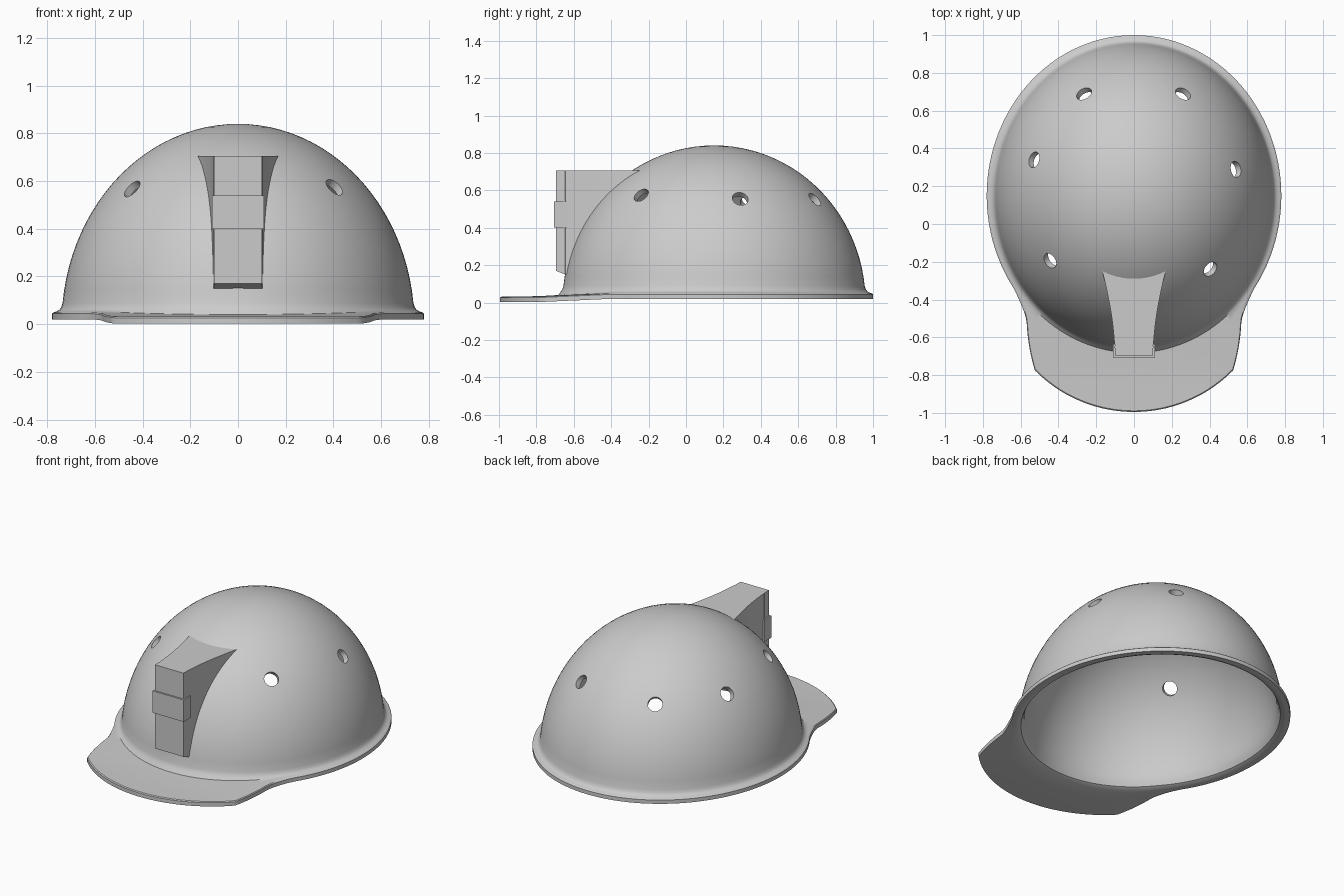
import bpy, bmesh, math
from mathutils import Vector

if "Cube" in bpy.data.objects:
    bpy.data.objects.remove(bpy.data.objects["Cube"])

RX, RY, RZ, CY = 0.74, 0.81, 0.84, 0.15   # outer dome radii and centre
WALL = 0.034


def new_object(name, bm):
    bmesh.ops.recalc_face_normals(bm, faces=bm.faces)
    me = bpy.data.meshes.new(name)
    bm.to_mesh(me)
    bm.free()
    ob = bpy.data.objects.new(name, me)
    bpy.context.collection.objects.link(ob)
    return ob


def subtract(ob, cutter):
    mod = ob.modifiers.new("cut", 'BOOLEAN')
    mod.operation, mod.solver, mod.object = 'DIFFERENCE', 'EXACT', cutter
    bpy.context.view_layer.objects.active = ob
    bpy.ops.object.modifier_apply(modifier=mod.name)
    bpy.data.objects.remove(cutter, do_unlink=True)


def smooth(ob, angle=35):
    bpy.ops.object.select_all(action='DESELECT')
    ob.select_set(True)
    bpy.context.view_layer.objects.active = ob
    bpy.ops.object.shade_smooth_by_angle(angle=math.radians(angle))


def catmull(pts, n):
    out = []
    for i in range(1, len(pts) - 2):
        a, b, c, d = (Vector(p) for p in pts[i - 1:i + 3])
        for k in range(n):
            t = k / n
            out.append(0.5 * (2 * b + (c - a) * t + (2 * a - 5 * b + 4 * c - d) * t ** 2
                              + (3 * b - a - 3 * c + d) * t ** 3))
    return out


# Rim outline seen from above: right half from back to front, then mirrored
half = []
for i in range(41):
    a = math.radians(90 - i * 125 / 40)
    half.append(Vector((0.78 * math.cos(a), CY + 0.85 * math.sin(a))))
side = [half[-2], half[-1], (0.6, -0.42), (0.572, -0.5), (0.564, -0.58),
        (0.551, -0.67), (0.525, -0.775), (0.49, -0.87)]
half += catmull(side, 3)[1:]
a0 = math.atan2(0.516, 0.525)
for i in range(21):
    a = a0 + (math.pi / 2 - a0) * i / 20
    half.append(Vector((0.736 * math.cos(a), -0.259 - 0.736 * math.sin(a))))
outline = half + [Vector((-p.x, p.y)) for p in reversed(half[1:-1])]


def drop(y):
    t = min(max((-0.4 - y) / 0.4, 0), 1)
    return 0.018 * t


def section(edge):
    """Shell cross-section from just below the crown, round the rim, to the inside."""
    c = Vector((0, CY))
    phi = math.atan2((edge.y - CY) / RY, edge.x / RX)
    base = c + Vector((RX * math.cos(phi), RY * math.sin(phi)))
    u = (edge - c).normalized()
    pts = []
    for k in range(1, 25):
        e = math.radians(90 - k * 84 / 24)
        p = c + (base - c) * math.cos(e)
        pts.append((p, RZ * math.sin(e)))
    pts += [(base + u * o, z) for o, z in ((0.002, 0.07), (0.009, 0.06), (0.022, 0.053))]
    f, g = base + u * 0.022, edge - u * 0.006
    pts += [(f.lerp(g, t), 0.053 - 0.004 * t) for t in (0.33, 0.67, 1)]
    pts += [(edge, 0.044), (edge, 0.02)]
    f = base + u * 0.004
    pts += [(edge.lerp(f, t), 0.02) for t in (0.33, 0.67, 1)]
    pts += [(base - u * 0.018, 0.03), (base - u * 0.03, 0.055)]
    for k in range(24, 0, -1):
        e = math.radians(90 - k * 84 / 24)
        s = math.cos(e)
        p = c + Vector(((RX - WALL) * math.cos(phi), (RY - WALL) * math.sin(phi))) * s
        pts.append((p, (RZ - WALL) * math.sin(e)))
    return [(p.x, p.y, z - (drop(p.y) if z < 0.06 else 0)) for p, z in pts]


# Helmet shell with brim
bm = bmesh.new()
cols = [[bm.verts.new(p) for p in section(e)] for e in outline]
top = bm.verts.new((0, CY, RZ))
under = bm.verts.new((0, CY, RZ - WALL))
for i, a in enumerate(cols):
    b = cols[(i + 1) % len(cols)]
    bm.faces.new((top, a[0], b[0]))
    bm.faces.new((under, b[-1], a[-1]))
    for k in range(len(a) - 1):
        bm.faces.new((a[k], a[k + 1], b[k + 1], b[k]))
shell = new_object("helmet_shell", bm)

# Six vent holes drilled along the dome normal
bm = bmesh.new()
for x, y in ((0.26, 0.69), (0.54, 0.29), (0.405, -0.24),
             (-0.445, -0.195), (-0.53, 0.34), (-0.265, 0.69)):
    z = RZ * math.sqrt(1 - (x / RX) ** 2 - ((y - CY) / RY) ** 2)
    n = Vector((x / RX ** 2, (y - CY) / RY ** 2, z / RZ ** 2))
    m = n.to_track_quat('Z', 'Y').to_matrix().to_4x4()
    m.translation = (x, y, z)
    bmesh.ops.create_cone(bm, cap_ends=True, segments=32, radius1=0.043,
                          radius2=0.043, depth=0.2, matrix=m)
cutter = new_object("vent_cutter", bm)
cutter.hide_render = True
subtract(shell, cutter)
smooth(shell)

# Lamp bracket: block flaring towards the dome, trimmed to the dome surface
flare = catmull([(0.098, -0.8), (0.1, -0.695), (0.106, -0.6), (0.117, -0.5),
                 (0.134, -0.4), (0.16, -0.28), (0.195, -0.16), (0.23, -0.05)], 4)
flare.insert(1, Vector((0.101, -0.645)))
flare.sort(key=lambda p: p.y)
bm = bmesh.new()
rings = []
for p in flare:
    low = 0.15 + 0.02 * min(max((-0.645 - p.y) / 0.05, 0), 1)
    rings.append([bm.verts.new(v) for v in ((-p.x, p.y, low), (p.x, p.y, low),
                                            (p.x, p.y, 0.705), (-p.x, p.y, 0.705))])
for a, b in zip(rings, rings[1:]):
    for k in range(4):
        j = (k + 1) % 4
        bm.faces.new((a[k], a[j], b[j], b[k]))
bm.faces.new(rings[0])
bm.faces.new(rings[-1])
bracket = new_object("lamp_bracket", bm)
bm = bmesh.new()
bmesh.ops.create_uvsphere(bm, u_segments=96, v_segments=48, radius=1)
for v in bm.verts:
    v.co = ((RX - 0.012) * v.co.x, CY + (RY - 0.012) * v.co.y, (RZ - 0.012) * v.co.z)
cutter = new_object("dome_cutter", bm)
cutter.hide_render = True
subtract(bracket, cutter)
smooth(bracket, 20)

# Clip wrapped round the front of the bracket
bm = bmesh.new()
bmesh.ops.create_cube(bm, size=1)
for v in bm.verts:
    v.co = (v.co.x * 0.22, -0.67 + v.co.y * 0.072, 0.47 + v.co.z * 0.14)
new_object("bracket_clip", bm)
